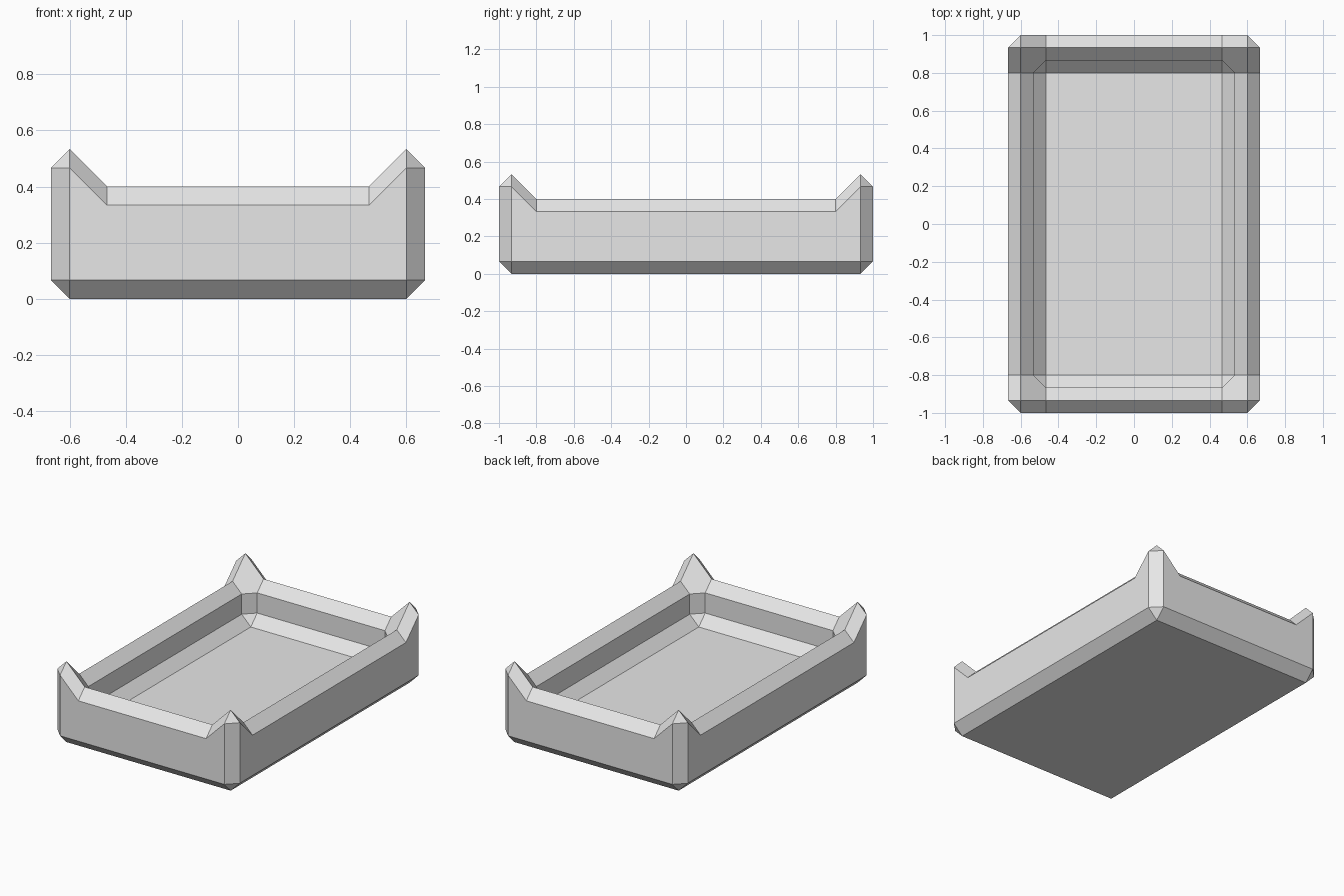
import bpy, bmesh

if "Cube" in bpy.data.objects:
    bpy.data.objects.remove(bpy.data.objects["Cube"])

U = 1 / 15            # grid unit of the design
HX, HY = 10, 15       # half width and half length in units

# Wall cross-section from underside to floor:
# (offset from outer face, offset of the corner break, height)
PROFILE = [(-1, -1, 0), (0, -1, 1), (0, -3, 5), (-1, -3, 6),
           (-2, -3, 5), (-2, -3, 3), (-3, -3, 2)]

bm = bmesh.new()


def face(points, sx, sy):
    """Add a face mirrored into one quadrant, skipping repeated points."""
    pts = list(dict.fromkeys(points))
    if sx * sy < 0:
        pts.reverse()
    bm.faces.new([bm.verts.new((sx * x * U, sy * y * U, z * U)) for x, y, z in pts])


# Points along the long wall (a) and short wall (b): middle and corner end
a_mid = [(HX + d, 0, z) for d, e, z in PROFILE]
a_end = [(HX + d, HY + e, z) for d, e, z in PROFILE]
b_mid = [(0, HY + d, z) for d, e, z in PROFILE]
b_end = [(HX + e, HY + d, z) for d, e, z in PROFILE]
# Raised corner points
peak = (HX - 1, HY - 1, 8)
a_tip = (HX, HY - 1, 7)
b_tip = (HX - 1, HY, 7)

for sx in (1, -1):
    for sy in (1, -1):
        # straight walls, rims and floor bevels
        for i in range(len(PROFILE) - 1):
            face([a_mid[i], a_end[i], a_end[i + 1], a_mid[i + 1]], sx, sy)
            face([b_end[i], b_mid[i], b_mid[i + 1], b_end[i + 1]], sx, sy)
        # underside and floor
        face([(0, 0, 0), b_mid[0], a_end[0], a_mid[0]], sx, sy)
        face([(0, 0, 2), a_mid[6], a_end[6], b_mid[6]], sx, sy)
        # outer corner chamfer
        face([a_end[0], b_end[1], a_end[1]], sx, sy)
        face([a_end[1], b_end[1], b_tip, a_tip], sx, sy)
        # wall ends rising into the corner peak
        face([a_end[1], a_tip, a_end[2]], sx, sy)
        face([b_end[1], b_end[2], b_tip], sx, sy)
        face([a_end[2], a_tip, peak, a_end[3]], sx, sy)
        face([b_end[2], b_end[3], peak, b_tip], sx, sy)
        face([a_tip, b_tip, peak], sx, sy)
        # inner slope of the peak, inner corner and floor corner
        face([peak, b_end[3], b_end[4], a_end[4], a_end[3]], sx, sy)
        face([a_end[4], b_end[4], b_end[5], a_end[5]], sx, sy)
        face([a_end[5], b_end[5], a_end[6]], sx, sy)

# Weld the quadrants and merge coplanar faces
bmesh.ops.remove_doubles(bm, verts=bm.verts, dist=0.001)
bmesh.ops.dissolve_limit(bm, angle_limit=0.01, verts=bm.verts, edges=bm.edges)
bmesh.ops.recalc_face_normals(bm, faces=bm.faces)

mesh = bpy.data.meshes.new("tray")
bm.to_mesh(mesh)
bm.free()

grey = bpy.data.materials.new("light_grey")
grey.diffuse_color = (0.8, 0.8, 0.8, 1)
grey.use_nodes = True
grey.node_tree.nodes["Principled BSDF"].inputs["Base Color"].default_value = grey.diffuse_color
mesh.materials.append(grey)

tray = bpy.data.objects.new("tray", mesh)
bpy.context.collection.objects.link(tray)
